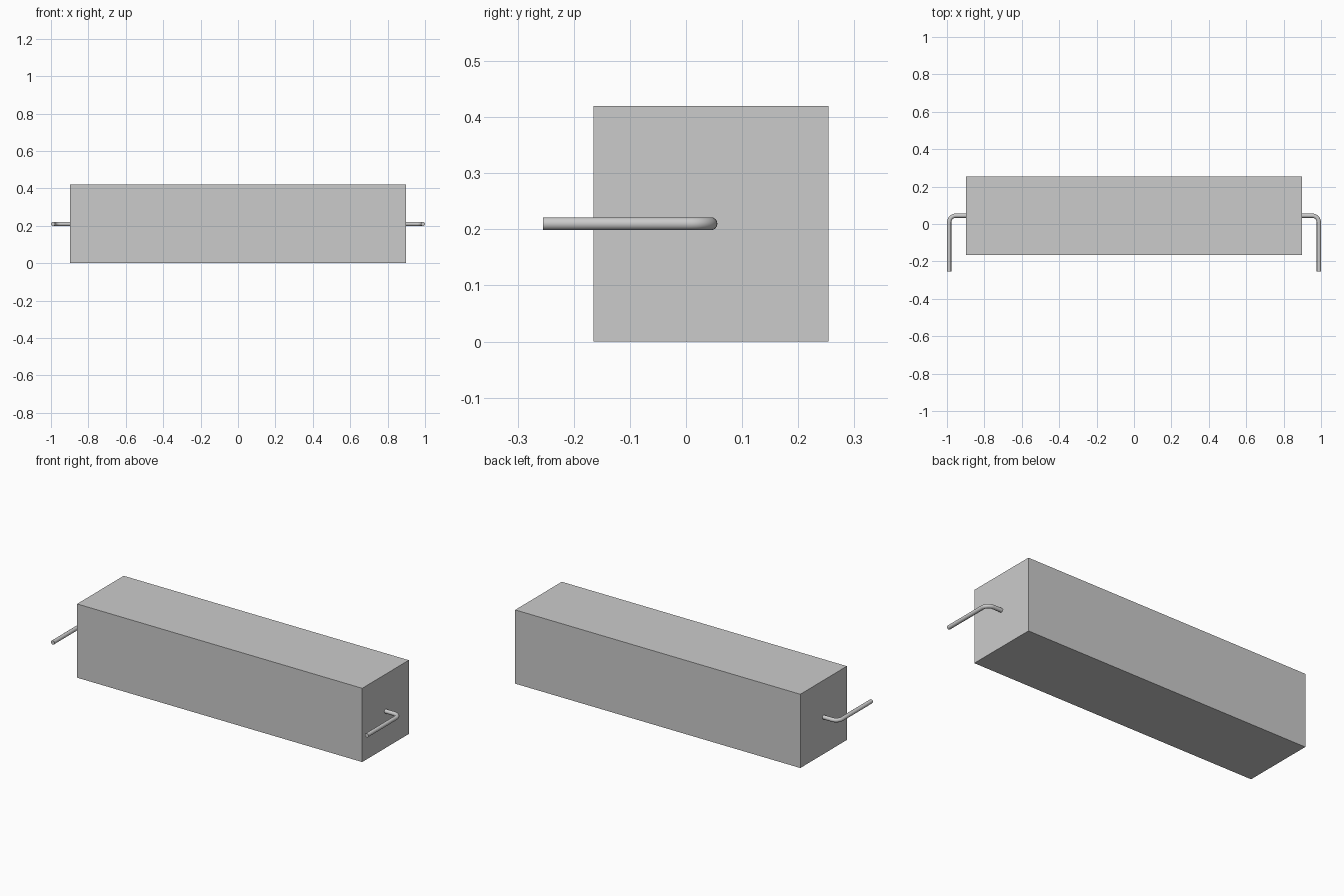
import bpy
from math import sin, cos, pi

if "Cube" in bpy.data.objects:
    bpy.data.objects.remove(bpy.data.objects["Cube"])

BODY_X, BODY_Y, BODY_Z = 1.796, 0.419, 0.42
MID_Y, MID_Z = 0.0445, 0.21
WIRE_R, BEND_R = 0.0115, 0.036
WIRE_X, TIP_Y = 1.0 - WIRE_R, -0.2545

# Rectangular ceramic body
bpy.ops.mesh.primitive_cube_add(size=1, location=(0, MID_Y, BODY_Z / 2))
body = bpy.context.object
body.name = "body"
body.scale = (BODY_X, BODY_Y, BODY_Z)
bpy.ops.object.transform_apply(location=False, rotation=False, scale=True)


# Bent wire lead: straight out of the body end, rounded corner, then forward
def lead(name, side):
    steps = 8
    path = [(BODY_X / 2 - 0.005, MID_Y)]
    for i in range(steps + 1):
        a = pi / 2 * i / steps
        path.append((WIRE_X - BEND_R + BEND_R * sin(a),
                     MID_Y - BEND_R + BEND_R * cos(a)))
    path.append((WIRE_X, TIP_Y))

    curve = bpy.data.curves.new(name, 'CURVE')
    curve.dimensions = '3D'
    curve.bevel_depth = WIRE_R
    curve.bevel_resolution = 6
    curve.use_fill_caps = True
    spline = curve.splines.new('POLY')
    spline.points.add(len(path) - 1)
    for point, (x, y) in zip(spline.points, path):
        point.co = (side * x, y, MID_Z, 1)

    obj = bpy.data.objects.new(name, curve)
    bpy.context.collection.objects.link(obj)
    bpy.ops.object.select_all(action='DESELECT')
    obj.select_set(True)
    bpy.context.view_layer.objects.active = obj
    bpy.ops.object.convert(target='MESH')
    bpy.ops.object.shade_smooth_by_angle()


lead("left_lead", -1)
lead("right_lead", 1)
